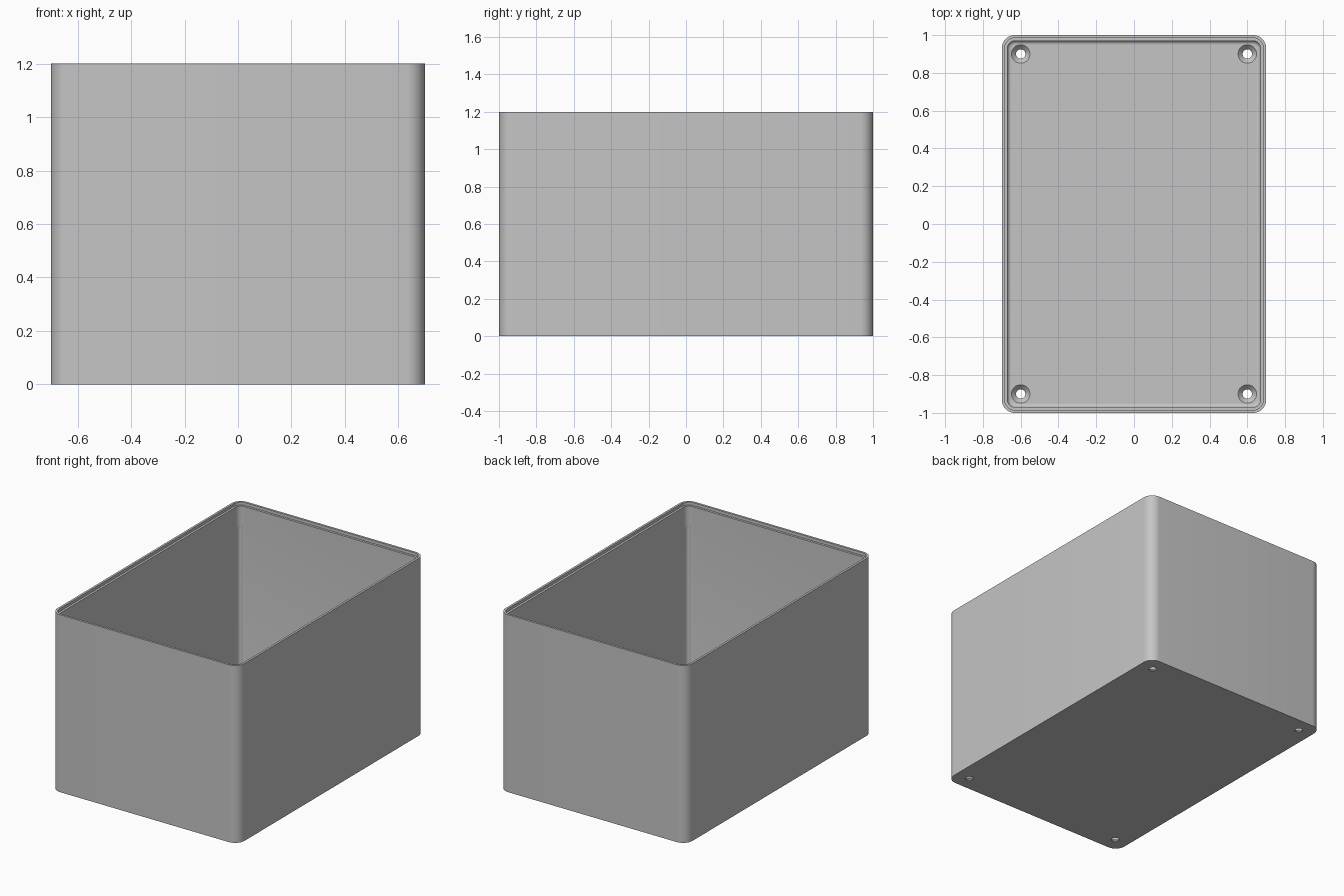
import bpy, bmesh, math

if "Cube" in bpy.data.objects:
    bpy.data.objects.remove(bpy.data.objects["Cube"], do_unlink=True)

HALF_X, HALF_Y, HEIGHT = 0.7, 1.0, 1.2
RADIUS, WALL, FLOOR, FILLET = 0.07, 0.03, 0.03, 0.02
STEPS = 10

grey = bpy.data.materials.new("light grey")
grey.use_nodes = True
grey.diffuse_color = (0.56, 0.56, 0.56, 1)
grey.node_tree.nodes["Principled BSDF"].inputs["Base Color"].default_value = grey.diffuse_color


def finish(bm, name):
    bmesh.ops.recalc_face_normals(bm, faces=bm.faces)
    mesh = bpy.data.meshes.new(name)
    bm.to_mesh(mesh)
    bm.free()
    obj = bpy.data.objects.new(name, mesh)
    bpy.context.collection.objects.link(obj)
    mesh.materials.append(grey)
    return obj


def loft(bm, rings):
    """Join closed rings of points and cap both ends."""
    loops = [[bm.verts.new(p) for p in ring] for ring in rings]
    for a, b in zip(loops, loops[1:]):
        for i in range(len(a)):
            j = (i + 1) % len(a)
            bm.faces.new((a[i], a[j], b[j], b[i]))
    bm.faces.new(loops[0])
    bm.faces.new(loops[-1])


def rounded_rect(inset, z):
    r = max(RADIUS - inset, 0.015)
    points = []
    for q, (sx, sy) in enumerate([(1, 1), (-1, 1), (-1, -1), (1, -1)]):
        for k in range(STEPS + 1):
            a = math.pi / 2 * (q + k / STEPS)
            points.append((sx * (HALF_X - inset - r) + r * math.cos(a),
                           sy * (HALF_Y - inset - r) + r * math.sin(a), z))
    return points


def circle(x, y, r, z, n=32):
    return [(x + r * math.cos(math.tau * k / n), y + r * math.sin(math.tau * k / n), z)
            for k in range(n)]


# Open box: outside wall, stepped rim, inside wall and filleted floor
profile = [(0, 0), (0, HEIGHT), (0.015, HEIGHT), (0.015, HEIGHT - 0.02),
           (WALL, HEIGHT - 0.02)]
for k in range(6):
    a = math.pi / 2 * k / 5
    profile.append((WALL + FILLET * (1 - math.cos(a)), FLOOR + FILLET * (1 - math.sin(a))))
box = bmesh.new()
loft(box, [rounded_rect(inset, z) for inset, z in profile])
box = finish(box, "box")

# Countersunk screw holes and shallow corner hollows
cutters = bmesh.new()
for sx in (-1, 1):
    for sy in (-1, 1):
        x, y = sx * 0.6, sy * 0.9
        loft(cutters, [circle(x, y, r, z) for r, z in
                       [(0.025, -0.02), (0.025, 0.005), (0.049, FLOOR), (0.049, FLOOR + 0.01)]])
        x, y = sx * 0.65, sy * 0.95
        loft(cutters, [circle(x, y, 0.02, z) for z in (0.07, 1.04)])
cutters = finish(cutters, "hole_cutters")
cutters.hide_render = True

cut = box.modifiers.new("holes", "BOOLEAN")
cut.operation, cut.solver, cut.object = "DIFFERENCE", "EXACT", cutters
bpy.ops.object.select_all(action="DESELECT")
box.select_set(True)
bpy.context.view_layer.objects.active = box
bpy.ops.object.modifier_apply(modifier=cut.name)
bpy.data.objects.remove(cutters, do_unlink=True)
bpy.ops.object.shade_smooth_by_angle(angle=math.radians(30))
